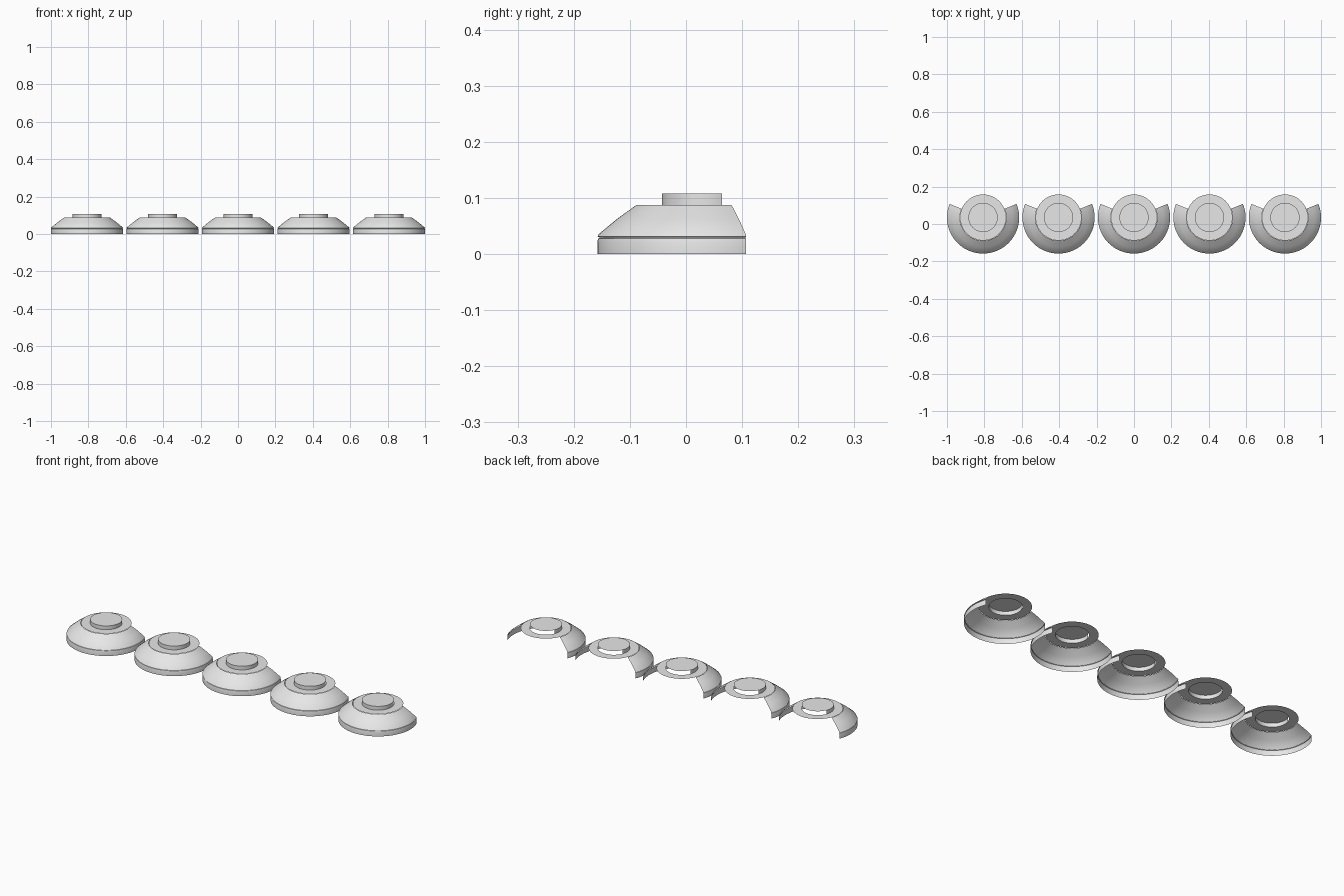
import bpy, bmesh, math

if "Cube" in bpy.data.objects:
    bpy.data.objects.remove(bpy.data.objects["Cube"])

CY = 0.035                      # y of every dome axis
A0, A1 = math.radians(-202), math.radians(22)   # walls are open at the back

grey = bpy.data.materials.new("light_grey")
grey.diffuse_color = (0.8, 0.8, 0.8, 1)
grey.use_nodes = True
grey.node_tree.nodes["Principled BSDF"].inputs["Base Color"].default_value = grey.diffuse_color


def lathe(name, cx, profile, a0, a1, n):
    """Sweep an (r, z) profile about the dome axis, normals outward/upward."""
    bm = bmesh.new()
    rings = []
    for i in range(n + 1):
        a = a0 + (a1 - a0) * i / n
        rings.append([bm.verts.new((r * math.cos(a), r * math.sin(a), z))
                      for r, z in profile])
    for p, q in zip(rings, rings[1:]):
        for j in range(len(profile) - 1):
            bm.faces.new((p[j], q[j], q[j + 1], p[j + 1]))
    if a1 - a0 > 6.28:
        bmesh.ops.remove_doubles(bm, verts=bm.verts, dist=1e-5)
    return finish(name, bm, cx)


def disc(name, cx, r, z, n):
    bm = bmesh.new()
    bmesh.ops.create_circle(bm, cap_ends=True, radius=r, segments=n)
    for v in bm.verts:
        v.co.z = z
    for f in bm.faces:
        if f.normal.z < 0:
            f.normal_flip()
    return finish(name, bm, cx)


def finish(name, bm, cx):
    me = bpy.data.meshes.new(name)
    bm.to_mesh(me)
    bm.free()
    me.materials.append(grey)
    ob = bpy.data.objects.new(name, me)
    bpy.context.collection.objects.link(ob)
    ob.location = (cx, CY, 0)
    bpy.ops.object.select_all(action='DESELECT')
    ob.select_set(True)
    bpy.context.view_layer.objects.active = ob
    bpy.ops.object.shade_smooth_by_angle(angle=math.radians(25))
    return ob


for k in range(5):
    cx = (k - 2) * 0.4035
    # upright rim band with a fine groove above it
    lathe(f"rim_band_{k}", cx,
          [(0.193, 0), (0.193, 0.022), (0.1915, 0.0275), (0.189, 0.0285),
           (0.189, 0.030), (0.193, 0.031)], A0, A1, 64)
    # sloping shell
    lathe(f"dome_shell_{k}", cx,
          [(0.193, 0.031), (0.191, 0.035), (0.158, 0.0625), (0.124, 0.087)],
          A0, A1, 64)
    # full flat ring on top
    lathe(f"top_ring_{k}", cx, [(0.123, 0.0875), (0.078, 0.0875)],
          0, 2 * math.pi, 64)
    # raised cap: partial wall and round lid
    lathe(f"cap_wall_{k}", cx, [(0.078, 0.0875), (0.078, 0.108)], A0, A1, 48)
    disc(f"cap_lid_{k}", cx, 0.078, 0.108, 64)
